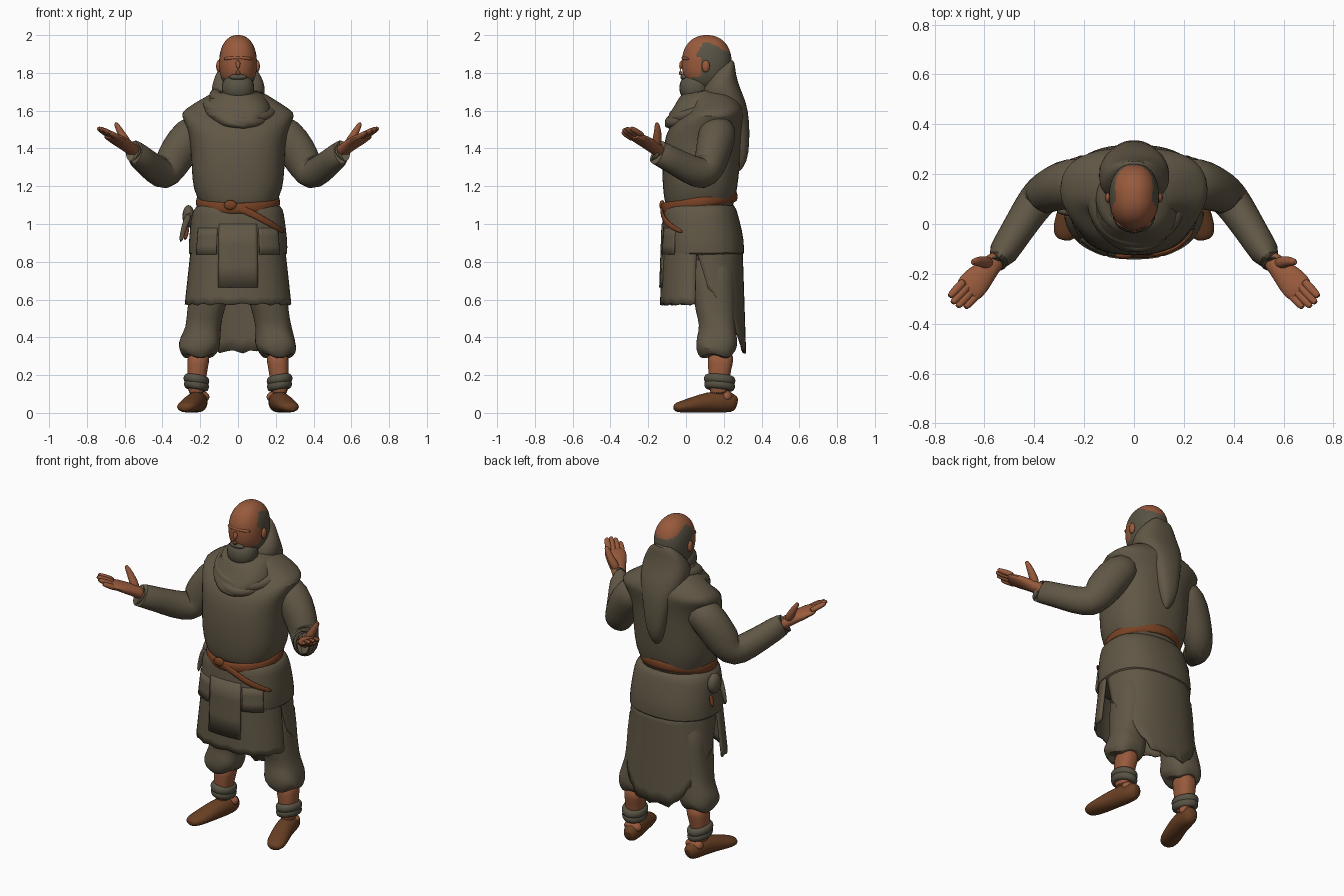
import bpy, bmesh, math
from mathutils import Vector

if "Cube" in bpy.data.objects:
    bpy.data.objects.remove(bpy.data.objects["Cube"], do_unlink=True)


def material(name, rgb):
    m = bpy.data.materials.new(name)
    m.use_nodes = True
    m.diffuse_color = (*rgb, 1)
    m.node_tree.nodes["Principled BSDF"].inputs["Base Color"].default_value = (*rgb, 1)
    return m


CLOTH = material("olive cloth", (0.118, 0.095, 0.06))
SKIN = material("tanned skin", (0.315, 0.103, 0.045))
HAIR = material("grey hair", (0.098, 0.086, 0.058))
LEATHER = material("belt leather", (0.185, 0.053, 0.017))
SHOE = material("shoe leather", (0.14, 0.05, 0.017))
TAU = math.tau


def finish(name, bm, mat, subsurf=1, thick=0.0):
    """Turn a bmesh into a smooth object with its modifiers."""
    bmesh.ops.recalc_face_normals(bm, faces=bm.faces)
    me = bpy.data.meshes.new(name)
    bm.to_mesh(me)
    bm.free()
    ob = bpy.data.objects.new(name, me)
    bpy.context.collection.objects.link(ob)
    me.materials.append(mat)
    if thick:
        ob.modifiers.new("thickness", 'SOLIDIFY').thickness = thick
    if subsurf:
        ob.modifiers.new("smooth", 'SUBSURF').levels = subsurf
        ob.modifiers["smooth"].render_levels = subsurf
    bpy.ops.object.select_all(action='DESELECT')
    ob.select_set(True)
    bpy.context.view_layer.objects.active = ob
    bpy.ops.object.shade_smooth_by_angle(angle=math.radians(50))
    return ob


def skin_rings(name, rings, mat, loop=False, closed=True, subsurf=1, thick=0.0):
    """Bridge successive rings of points with quads."""
    bm = bmesh.new()
    rows = [[bm.verts.new(p) for p in r] for r in rings]
    n = len(rows[0])
    pairs = list(zip(rows, rows[1:])) + ([(rows[-1], rows[0])] if loop else [])
    for a, b in pairs:
        for i in range(n if closed else n - 1):
            j = (i + 1) % n
            bm.faces.new((a[i], a[j], b[j], b[i]))
    if closed and not loop:
        bm.faces.new(rows[0])
        bm.faces.new(rows[-1])
    return finish(name, bm, mat, subsurf, thick)


def oval(a, z, rx, yf, yb, cx=0, p=2.4):
    c, s = math.cos(a), math.sin(a)
    x = math.copysign(abs(c) ** (2 / p), c) * rx
    y = math.copysign(abs(s) ** (2 / p), s) * (yb - yf) / 2
    return Vector((cx + x, (yf + yb) / 2 + y, z))


def loft(name, rings, mat, folds=0.0, n=28):
    """Stack of ovals: height, half width, front y, back y, centre x."""
    out = []
    for r in rings:
        ring = []
        for i in range(n):
            a = TAU * i / n
            k = folds * math.sin(3 * a + 30 * r[0])
            ring.append(oval(a, r[0] + k * 0.3, r[1] * (1 + k), *r[2:]))
        out.append(ring)
    return skin_rings(name, out, mat)


def tube(name, pts, mat, loop=False, n=12):
    """Sweep along points: x, y, z, half width, half height."""
    ps = [Vector(p[:3]) for p in pts]
    m, rings = len(ps), []
    for i, p in enumerate(pts):
        a = ps[(i - 1) % m] if loop else ps[max(i - 1, 0)]
        b = ps[(i + 1) % m] if loop else ps[min(i + 1, m - 1)]
        t = (b - a).normalized()
        side = t.cross(Vector((0, 0, 1))).normalized()
        up = side.cross(t)
        rings.append([ps[i] + side * p[3] * math.cos(TAU * k / n)
                      + up * p[4] * math.sin(TAU * k / n) for k in range(n)])
    return skin_rings(name, rings, mat, loop)


def sheet(name, a0, a1, top, bottom, hem, mat, n=28, rows=9):
    """Curved hanging cloth whose hem height depends on the angle."""
    out = []
    for j in range(rows):
        t = j / (rows - 1)
        ring = []
        for i in range(n):
            a = math.radians(a0 + (a1 - a0) * i / (n - 1))
            v = [u + (w - u) * t for u, w in zip(top[1:], bottom[1:])]
            p = oval(a, top[0], *v)
            p.z += (hem(math.degrees(a), i) - top[0]) * t
            ring.append(p)
        out.append(ring)
    return skin_rings(name, out, mat, closed=False, subsurf=0, thick=0.012)


def ball(name, loc, size, mat, n=24, power=1.0):
    """Ellipsoid; a power under one makes it boxier."""
    bm = bmesh.new()
    bmesh.ops.create_uvsphere(bm, u_segments=n, v_segments=n * 3 // 4, radius=1)
    for v in bm.verts:
        q = Vector([math.copysign(abs(u) ** power, u) for u in v.co])
        v.co = Vector(loc) + q * Vector(size)
    return finish(name, bm, mat, 0)


def hoop(name, centre, rx, ry, zfun, rw, rh, mat, n=28):
    """Closed band around the body."""
    pts = []
    for i in range(n):
        c, s = math.cos(TAU * i / n), math.sin(TAU * i / n)
        pts.append((centre[0] + rx * c, centre[1] + ry * s, zfun(c, s), rw, rh))
    return tube(name, pts, mat, loop=True)


# Tunic body and jacket skirt
loft("tunic_body", [(1.05, .20, -.10, .25), (1.13, .205, -.115, .255), (1.175, .238, -.122, .272),
                    (1.3, .248, -.13, .285), (1.42, .25, -.12, .292), (1.52, .272, -.095, .3),
                    (1.575, .306, -.02, .308), (1.605, .285, .02, .308), (1.65, .21, .03, .285),
                    (1.72, .1, .04, .22)], CLOTH, .006)
loft("jacket_skirt", [(.83, .25, -.12, .295), (.832, .264, -.13, .31), (.92, .262, -.132, .308),
                      (1.02, .25, -.127, .285), (1.08, .24, -.12, .268), (1.12, .205, -.11, .25)],
     CLOTH, .008)
sheet("front_skirt", 185, 355, (.88, .25, -.125, .29), (.57, .283, -.138, .29, -.012),
      lambda a, i: .575 + .006 * math.sin(i * 1.9), CLOTH)
sheet("back_tail", -8, 188, (.88, .25, -.12, .3), (.33, .262, -.02, .318),
      lambda a, i: .325 + .0044 * max(0, abs(a - 90) - 22) + .01 * math.sin(i * 2.3), CLOTH)

# Apron flap and pockets wrapped on the skirt front
for name, a0, a1, top, low in (("apron_flap", 251, 289, 1.0, .665),
                               ("left_pocket", 291, 322, .98, .84),
                               ("right_pocket", 218, 249, .98, .84)):
    sheet(name, a0, a1, (top, .258, -.13, .3), (low, .272, -.142, .3),
          lambda a, i: low, CLOTH, n=12, rows=4)

# Belt with knot and trailing strap
hoop("belt", (0, .07), .212, .192, lambda c, s: 1.115 + .032 * s, .013, .03, LEATHER)
tube("belt_strap", [(-.08, -.118, 1.105, .009, .02), (.04, -.131, 1.075, .009, .02),
                    (.13, -.12, 1.025, .009, .018), (.2, -.08, .985, .009, .016),
                    (.245, -.015, .955, .006, .01)], LEATHER)
ball("belt_knot", (-.04, -.126, 1.1), (.035, .015, .026), LEATHER, 14)

# Pouch and hanging knife on the right hip
ball("hip_pouch", (-.262, .1, 1.04), (.032, .05, .06), CLOTH, 16)
tube("knife_sheath", [(-.255, .04, 1.06, .012, .02), (-.285, .05, .99, .014, .016),
                      (-.305, .05, .9, .006, .012)], CLOTH)
tube("knife_grip", [(-.265, .14, .99, .014, .014), (-.282, .145, .91, .012, .012)], LEATHER)

# Hood, hanging tail and scarf folds
loft("hood", [(1.275, .015, .25, .285), (1.33, .045, .23, .325), (1.42, .07, .22, .336),
              (1.54, .088, .2, .337), (1.65, .14, .08, .32), (1.72, .145, .08, .285),
              (1.78, .125, .13, .266), (1.83, .095, .17, .26), (1.87, .05, .215, .255)], CLOTH, .015)
loft("collar", [(1.5, .07, -.11, .1), (1.53, .12, -.118, .2), (1.57, .175, -.1, .24),
                (1.62, .185, -.065, .25), (1.67, .15, -.035, .24), (1.71, .12, 0, .22)], CLOTH, .02)
hoop("scarf_upper", (0, .1), .12, .115, lambda c, s: 1.665 + .025 * s - .015 * c, .035, .032, CLOTH)
hoop("scarf_lower", (.01, .09), .165, .15, lambda c, s: 1.615 + .045 * s - .02 * c, .035, .035, CLOTH)
hoop("scarf_drape", (.015, .085), .14, .172, lambda c, s: 1.59 + .05 * s - .015 * c, .028, .03, CLOTH)

# Head with hair around the sides and back
head = ball("head", (0, .11, 1.85), (.1, .132, .15), SKIN, 64, .9)
head.data.materials.append(HAIR)
for f in head.data.polygons:
    c = f.center
    front = .055 + max(0, c.z - 1.9) * .6 + (.025 if c.z < 1.885 else 0)
    crown = 1.96 - max(0, c.y - .13) * .55
    if (c.y > front and c.z < crown) or c.z < 1.765 + .25 * max(0, c.y):
        f.material_index = 1
ball("beard", (0, .045, 1.72), (.086, .08, .075), HAIR, 24, .9)
ball("moustache", (0, -.01, 1.778), (.048, .02, .016), HAIR, 16)
tube("nose", [(0, -.015, 1.87, .012, .012), (0, -.03, 1.83, .016, .014),
              (0, -.034, 1.80, .019, .014), (0, -.02, 1.79, .01, .008)], SKIN)
tube("brow", [(-.075, .018, 1.872, .012, .01), (-.04, -.012, 1.88, .014, .01),
              (.04, -.012, 1.88, .014, .01), (.075, .018, 1.872, .012, .01)], SKIN)

for s, side in ((1, "left"), (-1, "right")):
    def arm(name, pts, mat):
        return tube(side + name, [(s * p[0], *p[1:]) for p in pts], mat)

    ball(side + "_ear", (s * .102, .105, 1.835), (.014, .021, .032), SKIN, 16)

    # Sleeve with a sharp elbow and an open cuff
    arm("_sleeve", [(.17, .175, 1.53, .09, .08), (.25, .165, 1.475, .108, .108),
                    (.315, .145, 1.385, .096, .105), (.362, .122, 1.3, .085, .1),
                    (.39, .095, 1.258, .08, .092), (.44, .02, 1.288, .072, .082),
                    (.5, -.075, 1.34, .064, .072), (.55, -.155, 1.382, .062, .07),
                    (.562, -.171, 1.39, .06, .067), (.545, -.143, 1.375, .035, .04)], CLOTH)

    # Open hand
    arm("_palm", [(.53, -.12, 1.37, .038, .036), (.58, -.175, 1.41, .042, .034),
                  (.62, -.215, 1.435, .06, .03), (.655, -.255, 1.457, .064, .024),
                  (.68, -.28, 1.467, .054, .015)], SKIN)
    for k, length in enumerate((.088, .1, .098, .08)):
        o = (1.5 - k) * .025
        x, y, z = .65 + o * .75, -.25 + o * .66, 1.457 + o * .25
        arm("_finger_%d" % (k + 1),
            [(x + .67 * length * t, y - .72 * length * t, z + .45 * length * t, w, w * .9)
             for t, w in ((0, .018), (.5, .018), (.9, .016), (1.08, .01))], SKIN)
    arm("_thumb", [(.575, -.16, 1.405, .026, .026), (.6, -.152, 1.45, .026, .024),
                   (.624, -.15, 1.49, .02, .019), (.64, -.152, 1.52, .015, .015),
                   (.65, -.155, 1.538, .008, .008)], SKIN)

    # Baggy trousers, calf, ankle wraps and shoe
    def leg(name, rings, mat, folds=0.0):
        return loft(side + name, [(*r[:4], s * r[4]) for r in rings], mat, folds)

    leg("_trouser", [(.3, .06, .1, .23, .21), (.298, .085, .075, .25, .21), (.34, .11, .05, .272, .205),
                     (.39, .108, .055, .272, .198), (.46, .092, .075, .262, .185),
                     (.54, .098, .05, .26, .172), (.65, .11, .035, .265, .145),
                     (.87, .12, 0, .27, .125)], CLOTH, .04)
    leg("_calf", [(.08, .045, .12, .225, .222), (.2, .05, .12, .23, .218), (.26, .058, .115, .25, .212),
                  (.33, .06, .115, .255, .205)], SKIN)
    for z, r in ((.145, .048), (.175, .05)):
        hoop(side + "_ankle_wrap", (s * .22, .178), r, r + .016,
             lambda c, q: z + .008 * c * s - .006 * q, .02, .025, HAIR, 18)
    arm("_shoe", [(.2, .272, .045, .025, .03), (.203, .25, .053, .045, .053),
                  (.213, .19, .06, .056, .06), (.23, .11, .056, .056, .056),
                  (.252, .04, .043, .06, .043), (.27, -.015, .034, .058, .034),
                  (.283, -.05, .028, .044, .026), (.286, -.065, .026, .022, .014)], SHOE)
    ball(side + "_bare_heel", (s * .207, .215, .085), (.056, .034, .034), SKIN, 16)
